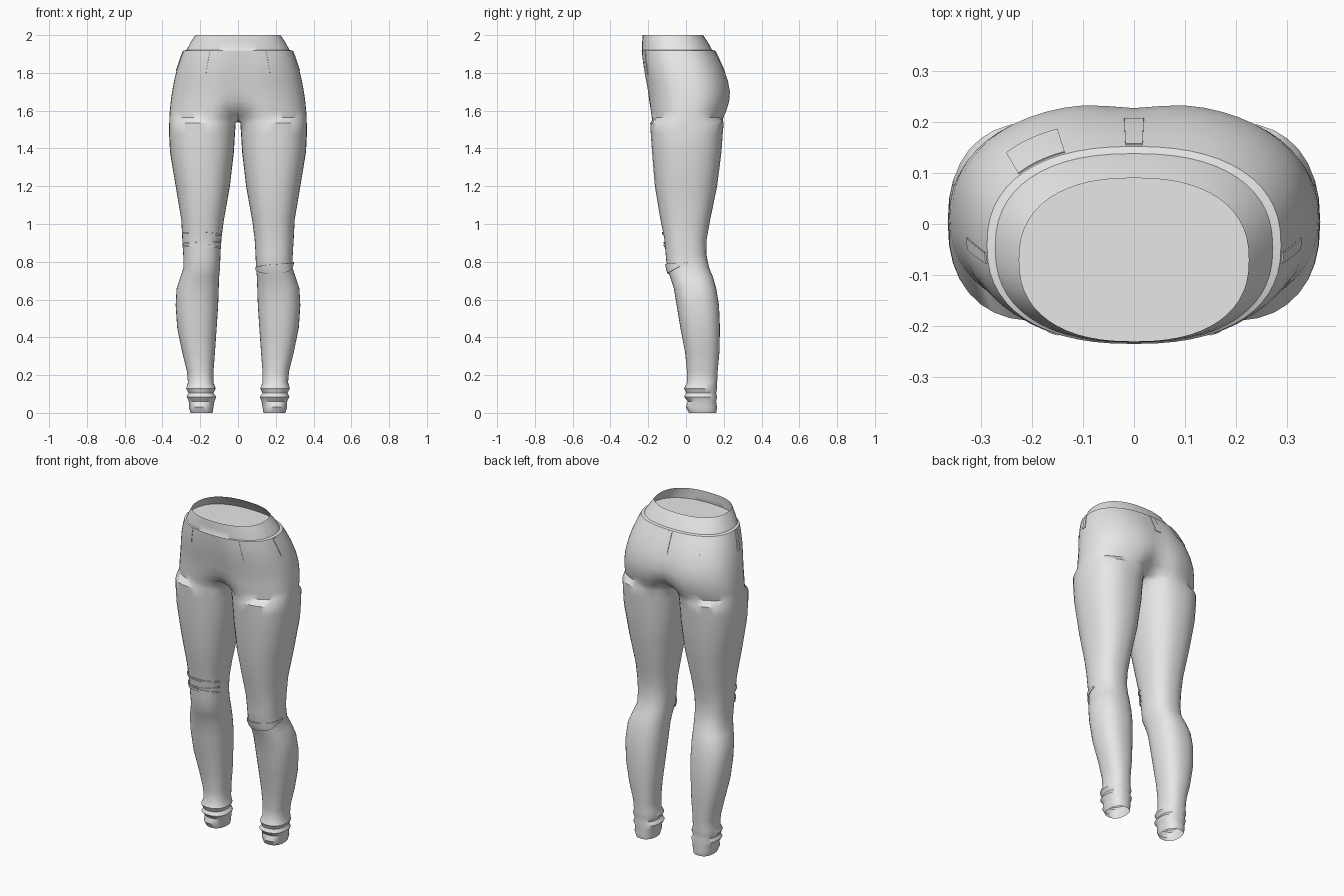
import bpy, bmesh, math

cube = bpy.data.objects.get("Cube")
if cube:
    bpy.data.objects.remove(cube, do_unlink=True)

fabric = bpy.data.materials.new("light grey fabric")
fabric.use_nodes = True
GREY = (0.8, 0.8, 0.8, 1)
fabric.diffuse_color = GREY
fabric.node_tree.nodes["Principled BSDF"].inputs["Base Color"].default_value = GREY

# Leg sections: z, inner x, outer x, front y, back y
LEG = [
    (0, .135, .25, .015, .16), (.03, .13, .26, 0, .165), (.06, .125, .26, .01, .16),
    (.085, .115, .272, -.01, .165), (.105, .13, .262, 0, .16), (.13, .118, .275, -.01, .165),
    (.16, .13, .265, .005, .165), (.22, .13, .27, .005, .168), (.32, .122, .295, -.005, .177),
    (.45, .113, .322, -.03, .18), (.57, .105, .33, -.05, .175), (.66, .102, .325, -.065, .16),
    (.72, .1, .305, -.085, .143), (.77, .095, .288, -.102, .122), (.84, .093, .29, -.108, .108),
    (.92, .088, .295, -.115, .11), (1.02, .075, .3, -.135, .128), (1.2, .043, .33, -.165, .165),
    (1.38, .022, .36, -.18, .188), (1.48, .016, .365, -.187, .195), (1.535, .012, .364, -.19, .2)]

# Pelvis and waistband sections: z, half width, front y, back y, centre crease
HIPS = [
    (1.565, .363, -.193, .21, .1), (1.6, .361, -.197, .225, .05), (1.65, .356, -.202, .236, .022),
    (1.7, .349, -.207, .239, .012), (1.76, .338, -.218, .228, .011), (1.82, .323, -.228, .205, .008),
    (1.88, .303, -.234, .175, .004), (1.918, .288, -.235, .152, 0), (1.922, .272, -.232, .138, 0),
    (1.96, .252, -.232, .117, 0), (2, .225, -.23, .09, 0)]


def power(v, p=.85):
    return math.copysign(abs(v) ** p, v)


def section(rows, z):
    """Interpolate a table of sections at height z."""
    for a, b in zip(rows, rows[1:]):
        if a[0] <= z <= b[0]:
            t = (z - a[0]) / (b[0] - a[0])
            return [p + (q - p) * t for p, q in zip(a, b)][1:]
    return rows[-1][1:]


def leg_point(z, angle, grow=0):
    xi, xo, yf, yb = section(LEG, z)
    c, s = math.cos(angle), math.sin(angle)
    x = (xi + xo) / 2 + ((xo - xi) / 2 + grow) * power(c)
    return x, (yf + yb) / 2 + ((yb - yf) / 2 + grow) * power(s), z


def hip_point(z, angle, grow=0):
    w, yf, yb, crease = section(HIPS, z)
    c, s = max(math.cos(angle), 0), math.sin(angle)
    x = (w + grow) * power(c) if c > 1e-6 else 0
    y = (yf + yb) / 2 + ((yb - yf) / 2 + grow) * power(s)
    return x, y - math.copysign(crease * math.exp(-(x / .07) ** 2), s), z


def finish(name, bm, mirror=False, sharp=40):
    me = bpy.data.meshes.new(name)
    bmesh.ops.recalc_face_normals(bm, faces=bm.faces)
    bm.to_mesh(me)
    bm.free()
    ob = bpy.data.objects.new(name, me)
    bpy.context.collection.objects.link(ob)
    me.materials.append(fabric)
    bpy.ops.object.select_all(action="DESELECT")
    ob.select_set(True)
    bpy.context.view_layer.objects.active = ob
    if mirror:
        mod = ob.modifiers.new("mirror", "MIRROR")
        mod.merge_threshold = .0005
        bpy.ops.object.modifier_apply(modifier=mod.name)
    bpy.ops.object.shade_smooth_by_angle(angle=math.radians(sharp))
    return ob


OUTER, INNER = 28, 6
rad = math.radians


def leg_ring(bm, z):
    angles = [-150 + 300 * i / OUTER for i in range(OUTER + 1)]
    angles += [150 + 60 * i / INNER for i in range(1, INNER)]
    return [bm.verts.new(leg_point(z, rad(a))) for a in angles]


def hip_ring(bm, z):
    return [bm.verts.new(hip_point(z, rad(-90 + 180 * i / OUTER))) for i in range(OUTER + 1)]


def bridge(bm, low, high, closed):
    n = len(low)
    for i in range(n if closed else n - 1):
        j = (i + 1) % n
        bm.faces.new((low[i], low[j], high[j], high[i]))


# Trousers: one leg lofted into half of the pelvis, then mirrored
bm = bmesh.new()
rings = [leg_ring(bm, row[0]) for row in LEG]
for low, high in zip(rings, rings[1:]):
    bridge(bm, low, high, True)
hips = [hip_ring(bm, row[0]) for row in HIPS]
back, front = hips[0][-1].co, hips[0][0].co
saddle = [bm.verts.new(back.lerp(front, i / INNER)) for i in range(1, INNER)]
for i, v in enumerate(saddle, 1):
    v.co.z -= .025 * math.sin(math.pi * i / INNER)
bridge(bm, rings[-1], hips[0] + saddle, True)
for low, high in zip(hips, hips[1:]):
    bridge(bm, low, high, False)
finish("trousers", bm, mirror=True)

# Inner panel closing the waist just below the rim
bm = bmesh.new()
half = [hip_point(1.935, rad(-90 + 180 * i / OUTER), -.002) for i in range(OUTER + 1)]
loop = half + [(-x, y, z) for x, y, z in half[-2:0:-1]]
bm.faces.new([bm.verts.new(p) for p in loop])
finish("waist_lining", bm)


def patch(name, surface, side, a0, a1, low, high, grow=.004, cols=10, rows=2):
    """Thin raised plate that follows the cloth; low and high give its edges."""
    bm = bmesh.new()
    grid = []
    for j in range(rows + 1):
        line = []
        for i in range(cols + 1):
            u = i / cols
            z = low(u) + (high(u) - low(u)) * j / rows
            x, y, z = surface(z, rad(a0 + (a1 - a0) * u), grow)
            line.append(bm.verts.new((x * side, y, z)))
        grid.append(line)
    for a, b in zip(grid, grid[1:]):
        bridge(bm, a, b, False)
    bmesh.ops.recalc_face_normals(bm, faces=bm.faces)
    bmesh.ops.solidify(bm, geom=bm.faces[:], thickness=.003)
    return finish(name, bm)


def level(z):
    return lambda u: z


# Belt loops at the sides, front and back
for side, word in ((1, "left"), (-1, "right")):
    patch(f"side_loop_{word}", hip_point, side, -8, -3, level(1.81), level(1.915), cols=2, rows=5)
    patch(f"front_loop_{word}", hip_point, side, -63, -61, level(1.79), level(1.915),
          grow=.002, cols=2, rows=5)
    patch(f"back_loop_{word}", hip_point, side, 88, 90, level(1.80), level(1.915), cols=2, rows=5)

# Back pocket on the right
patch("back_pocket", hip_point, -1, 42, 66, level(1.83), level(1.915), grow=.003, rows=4)


def wave(z, tilt, bend):
    return lambda u: z + tilt * u + bend * math.sin(math.pi * u)


# Torn bands across the right knee
for k, (z, tilt, bend) in enumerate(((.935, .012, .004), (.9, -.008, 0), (.868, .008, .006))):
    patch(f"right_knee_tear_{k + 1}", leg_point, -1, -160, -20,
          wave(z, tilt, bend), wave(z + .008, tilt, bend * 2), grow=.006, cols=16, rows=1)

# Single wide tear across the left knee
patch("left_knee_tear", leg_point, 1, -165, 0,
      wave(.755, .035, -.035), wave(.77, .028, .003), grow=.007, cols=16)
